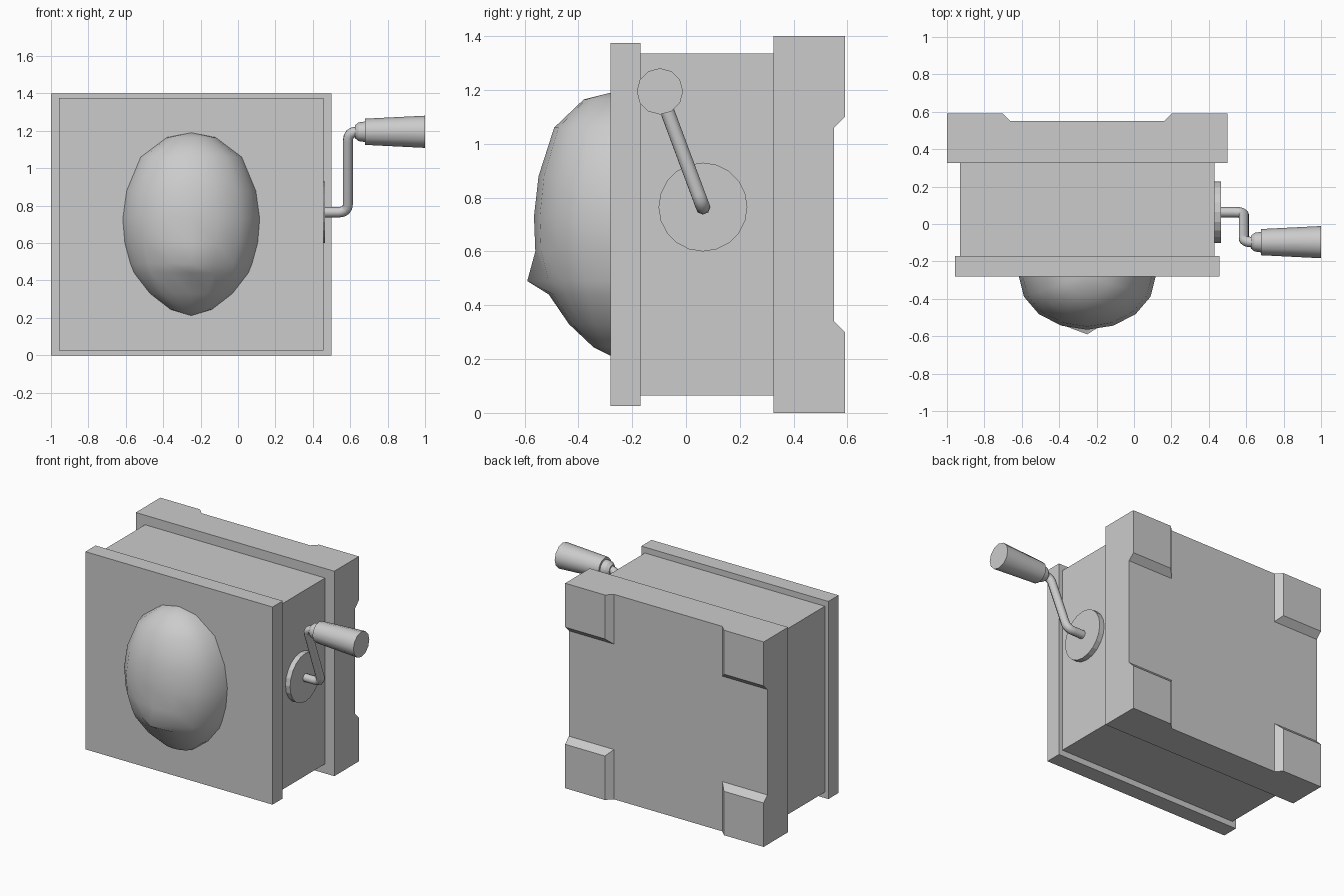
import bpy, bmesh
from math import sin, cos, pi, radians
from mathutils import Matrix, Vector

cube = bpy.data.objects.get("Cube")
if cube:
    bpy.data.objects.remove(cube, do_unlink=True)

grey = bpy.data.materials.new("plain_grey")
grey.use_nodes = True
colour = (0.6, 0.6, 0.6, 1)
grey.diffuse_color = colour
grey.node_tree.nodes["Principled BSDF"].inputs["Base Color"].default_value = colour

CX, CZ = -0.25, 0.70          # centre of the box


def finish(name, bm, smooth=None):
    bmesh.ops.recalc_face_normals(bm, faces=bm.faces[:])
    mesh = bpy.data.meshes.new(name)
    bm.to_mesh(mesh)
    bm.free()
    mesh.materials.append(grey)
    ob = bpy.data.objects.new(name, mesh)
    bpy.context.collection.objects.link(ob)
    if smooth:
        bpy.ops.object.select_all(action='DESELECT')
        ob.select_set(True)
        bpy.context.view_layer.objects.active = ob
        bpy.ops.object.shade_smooth_by_angle(angle=radians(smooth))
    return ob


def add_box(bm, lo, hi):
    lo, hi = Vector(lo), Vector(hi)
    mat = Matrix.Translation((lo + hi) / 2) @ Matrix.Diagonal((*(hi - lo), 1))
    return bmesh.ops.create_cube(bm, size=1, matrix=mat)["verts"]


def slab(name, half_x, half_z, y0, y1):
    bm = bmesh.new()
    add_box(bm, (CX - half_x, y0, CZ - half_z), (CX + half_x, y1, CZ + half_z))
    return finish(name, bm)


def x_cone(name, x0, x1, r0, r1, y, z, sides, smooth=None):
    bm = bmesh.new()
    mat = Matrix.Translation(((x0 + x1) / 2, y, z)) @ Matrix.Rotation(pi / 2, 4, 'Y')
    bmesh.ops.create_cone(bm, cap_ends=True, segments=sides, radius1=r0,
                          radius2=r1, depth=x1 - x0, matrix=mat)
    return finish(name, bm, smooth)


# Box: base, body and front panel
slab("base", 0.75, 0.70, 0.325, 0.55)
slab("body", 0.68, 0.635, -0.17, 0.325)
slab("front_panel", 0.707, 0.675, -0.28, -0.17)

# Corner feet, chamfered on their two inner sides
for sx, side in ((-1, "right"), (1, "left")):
    for sz, level in ((-1, "lower"), (1, "upper")):
        bm = bmesh.new()
        for v in add_box(bm, (0.41, 0.55, 0.36), (0.75, 0.59, 0.70)):
            if v.co.y > 0.57:
                v.co.x = max(v.co.x, 0.45)
                v.co.z = max(v.co.z, 0.40)
        for v in bm.verts:
            v.co.x = CX + sx * v.co.x
            v.co.z = CZ + sz * v.co.z
        finish(f"{level}_{side}_foot", bm)

# Head: half-elliptical rings (height, half width, depth) with a pointed nose
rings = [(1.165, 0.13, 0.10), (1.06, 0.27, 0.21), (0.88, 0.345, 0.268),
         (0.73, 0.366, 0.285), (0.60, 0.355, 0.28), (0.49, 0.325, 0.25),
         (0.44, 0.305, 0.23), (0.33, 0.22, 0.155), (0.245, 0.11, 0.065)]
STEPS = 8
bm = bmesh.new()
grid = []
for z, w, d in rings:
    row = []
    for i in range(STEPS + 1):
        a = pi * i / STEPS
        row.append(bm.verts.new((CX - w * cos(a), -0.28 - d * sin(a), z)))
    grid.append(row)
grid[5][STEPS // 2].co.y = -0.59
crown = bm.verts.new((CX, -0.28, 1.19))
chin = bm.verts.new((CX, -0.28, 0.212))
for upper, lower in zip(grid, grid[1:]):
    for i in range(STEPS):
        bm.faces.new((upper[i], upper[i + 1], lower[i + 1], lower[i]))
for i in range(STEPS):
    bm.faces.new((crown, grid[0][i + 1], grid[0][i]))
    bm.faces.new((chin, grid[-1][i], grid[-1][i + 1]))
rim = [crown] + [r[0] for r in grid] + [chin] + [r[-1] for r in reversed(grid)]
bm.faces.new(rim)
finish("head", bm, 60)

# Crank: disc, bent rod, collar and grip
AY, AZ = 0.063, 0.765         # axle
GY, GZ = -0.097, 1.195        # grip
x_cone("crank_disc", 0.43, 0.465, 0.165, 0.165, AY, AZ, 20)

corners = [Vector(p) for p in ((0.45, AY, AZ), (0.588, AY, AZ),
                               (0.588, GY, GZ), (0.66, GY, GZ))]
path = [corners[0]]
for prev, here, nxt in zip(corners, corners[1:], corners[2:]):
    a = here + (prev - here).normalized() * 0.05
    b = here + (nxt - here).normalized() * 0.05
    for t in (0, 0.25, 0.5, 0.75, 1):
        path.append(a.lerp(here, t).lerp(here.lerp(b, t), t))
path.append(corners[-1])
curve = bpy.data.curves.new("crank_rod", 'CURVE')
curve.dimensions = '3D'
curve.bevel_depth = 0.028
curve.bevel_resolution = 2
curve.use_fill_caps = True
spline = curve.splines.new('POLY')
spline.points.add(len(path) - 1)
for point, co in zip(spline.points, path):
    point.co = (*co, 1)
spline.use_smooth = True
curve.materials.append(grey)
bpy.context.collection.objects.link(bpy.data.objects.new("crank_rod", curve))

x_cone("grip_neck", 0.625, 0.645, 0.034, 0.05, GY, GZ, 12, 40)
x_cone("grip_collar", 0.645, 0.68, 0.05, 0.055, GY, GZ, 12, 40)
x_cone("grip", 0.68, 1.0, 0.07, 0.086, GY, GZ, 12, 40)
